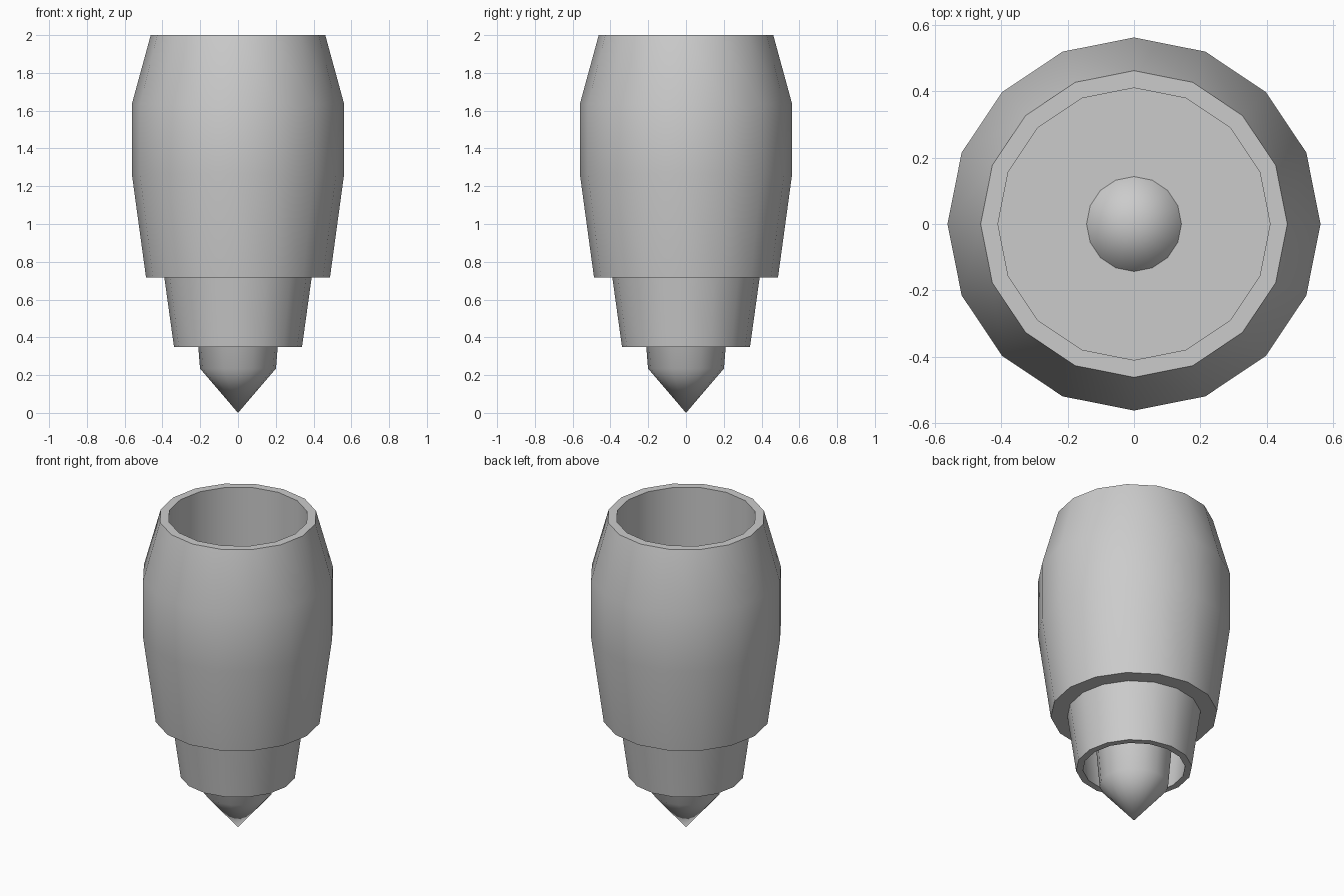
import bpy, bmesh, math

if "Cube" in bpy.data.objects:
    bpy.data.objects.remove(bpy.data.objects["Cube"])

SIDES = 16


def lathe(name, profile, smooth_angle=50):
    """Revolve (radius, z) points about z; radius 0 becomes a single pole."""
    bm = bmesh.new()
    rings = []
    for r, z in profile:
        n = 1 if r == 0 else SIDES
        rings.append([bm.verts.new((r * math.cos(2 * math.pi * i / SIDES),
                                    r * math.sin(2 * math.pi * i / SIDES), z))
                      for i in range(n)])
    for a, b in zip(rings, rings[1:]):
        for i in range(SIDES):
            j = (i + 1) % SIDES
            quad = [a[i % len(a)], a[j % len(a)], b[j % len(b)], b[i % len(b)]]
            bm.faces.new(list(dict.fromkeys(quad)))
    bmesh.ops.recalc_face_normals(bm, faces=bm.faces[:])
    mesh = bpy.data.meshes.new(name)
    bm.to_mesh(mesh)
    bm.free()
    obj = bpy.data.objects.new(name, mesh)
    bpy.context.collection.objects.link(obj)
    bpy.ops.object.select_all(action='DESELECT')
    obj.select_set(True)
    bpy.context.view_layer.objects.active = obj
    bpy.ops.object.shade_smooth_by_angle(angle=math.radians(smooth_angle))
    return obj


# Outer cowl with a recessed intake; the fan disc closes the bore
lathe("cowl", [(0, 1.5), (0.41, 1.5), (0.41, 2.0), (0.462, 2.0),
               (0.562, 1.635), (0.562, 1.265), (0.487, 0.717), (0, 0.717)])

# Pointed spinner in the intake
lathe("spinner", [(0.143, 1.5), (0, 1.69)])

# Open exhaust nozzle below the cowl
lathe("core_nozzle", [(0.39, 0.717), (0.339, 0.35), (0.299, 0.35), (0.345, 0.717)])

# Exhaust cone hanging inside the nozzle
lathe("exhaust_cone", [(0.24, 0.717), (0.201, 0.235), (0, 0)])
